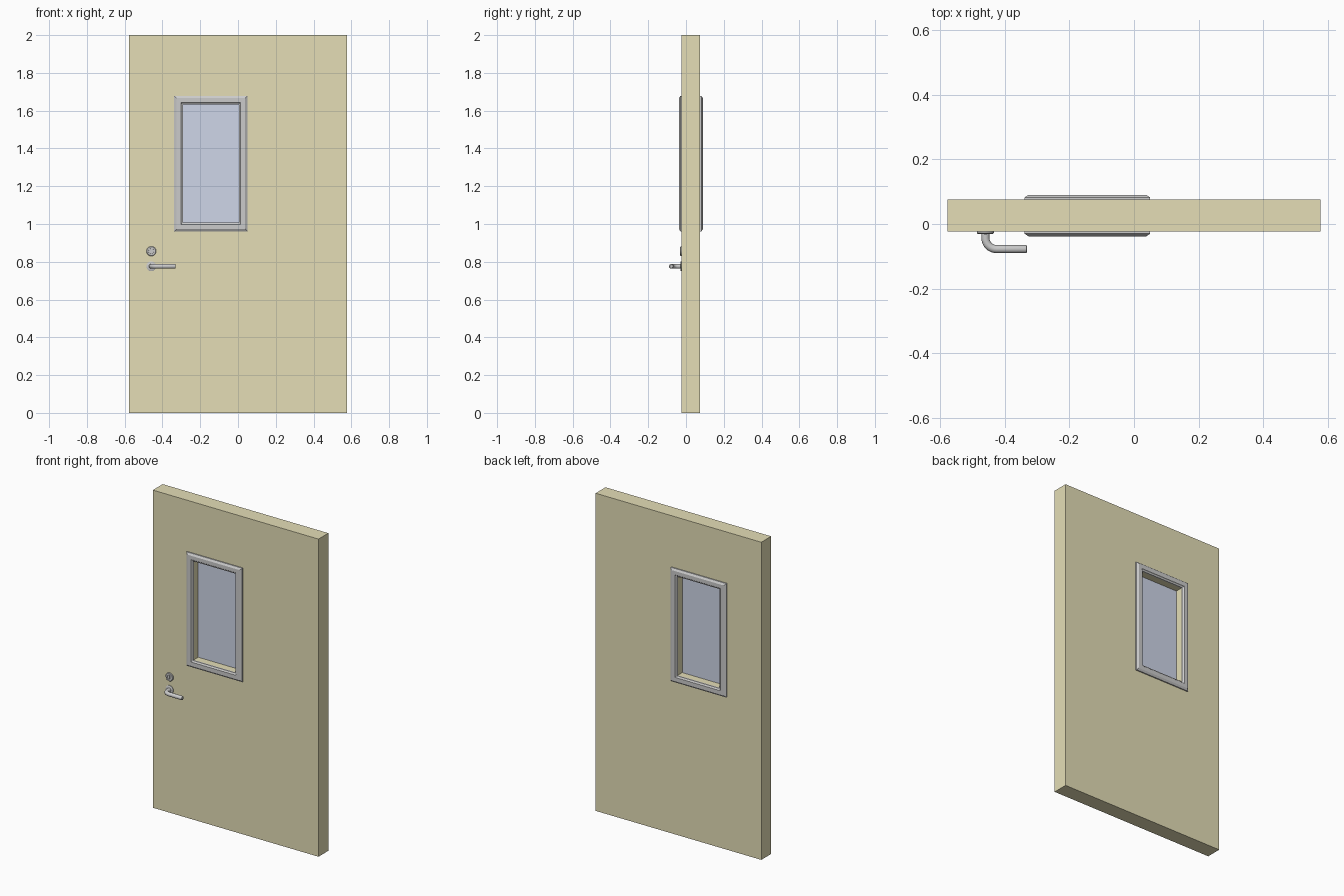
import bpy, bmesh, math
from mathutils import Vector, Matrix

if "Cube" in bpy.data.objects:
    bpy.data.objects.remove(bpy.data.objects["Cube"])

FRONT, BACK = -0.023, 0.075          # door faces in y
OPEN = (-0.292, 0.004, 1.007, 1.632)  # window opening x0, x1, z0, z1
LX, LEVER_Z, LOCK_Z = -0.459, 0.776, 0.856


def material(name, rgb):
    m = bpy.data.materials.new(name)
    m.diffuse_color = (*rgb, 1)
    m.use_nodes = True
    m.node_tree.nodes["Principled BSDF"].inputs["Base Color"].default_value = m.diffuse_color
    return m


def finish(bm, name, mat=None, smooth=False):
    bmesh.ops.recalc_face_normals(bm, faces=bm.faces)
    me = bpy.data.meshes.new(name)
    bm.to_mesh(me)
    bm.free()
    ob = bpy.data.objects.new(name, me)
    bpy.context.collection.objects.link(ob)
    if mat:
        me.materials.append(mat)
    if smooth:
        bpy.ops.object.select_all(action='DESELECT')
        ob.select_set(True)
        bpy.context.view_layer.objects.active = ob
        bpy.ops.object.shade_smooth_by_angle(angle=math.radians(35))
    return ob


def rect_sweep(name, rect, profile, mat=None):
    """Sweep a closed (outset, y) profile around a rectangle with mitred corners."""
    x0, x1, z0, z1 = rect
    bm = bmesh.new()
    rings = [[bm.verts.new(p) for p in ((x0 - d, y, z0 - d), (x1 + d, y, z0 - d),
                                        (x1 + d, y, z1 + d), (x0 - d, y, z1 + d))]
             for d, y in profile]
    for a, b in zip(rings, rings[1:] + rings[:1]):
        for i in range(4):
            j = (i + 1) % 4
            bm.faces.new((a[i], a[j], b[j], b[i]))
    return finish(bm, name, mat)


def box(name, x0, x1, y0, y1, z0, z1, mat=None):
    bm = bmesh.new()
    bmesh.ops.create_cube(bm, size=1)
    bmesh.ops.scale(bm, vec=(x1 - x0, y1 - y0, z1 - z0), verts=bm.verts)
    bmesh.ops.translate(bm, vec=((x0 + x1) / 2, (y0 + y1) / 2, (z0 + z1) / 2), verts=bm.verts)
    return finish(bm, name, mat)


def lathe(name, x, z, profile):
    """Spin a (radius, y) profile about a y axis through (x, z)."""
    bm = bmesh.new()
    vs = [bm.verts.new((x + r, y, z)) for r, y in profile]
    es = [bm.edges.new(p) for p in zip(vs, vs[1:])]
    bmesh.ops.spin(bm, geom=vs + es, cent=(x, 0, z), axis=(0, 1, 0),
                   angle=2 * math.pi, steps=32, use_duplicate=False)
    bmesh.ops.remove_doubles(bm, verts=bm.verts, dist=1e-5)
    return finish(bm, name, smooth=True)


paint = material("door_paint", (0.78, 0.73, 0.47))
glass = material("window_glass", (0.62, 0.67, 0.81))

# Door leaf with a real window opening
x0, x1, z0, z1 = OPEN
bm = bmesh.new()
loops = {}
for y in (FRONT, BACK):
    for key, (a, b, c, d) in (("out", (-0.577, 0.577, 0, 2)), ("in", OPEN)):
        loops[key, y] = [bm.verts.new(p) for p in ((a, y, c), (b, y, c), (b, y, d), (a, y, d))]
pairs = [(("out", y), ("in", y)) for y in (FRONT, BACK)]
pairs += [((k, FRONT), (k, BACK)) for k in ("out", "in")]
for a, b in pairs:
    for i in range(4):
        j = (i + 1) % 4
        bm.faces.new((loops[a][i], loops[a][j], loops[b][j], loops[b][i]))
finish(bm, "door_leaf", paint)

# Glass pane in the middle of the opening
mid = (FRONT + BACK) / 2
box("window_pane", x0, x1, mid - 0.005, mid + 0.005, z0, z1, glass)

# Moulded trim on both faces: (outset, height above the door)
trim = [(0, 0), (0, 0.008), (0.006, 0.010), (0.010, 0.015),
        (0.034, 0.015), (0.046, 0.007), (0.046, 0)]
for name, face, s in (("front_window_trim", FRONT, -1), ("back_window_trim", BACK, 1)):
    rect_sweep(name, OPEN, [(d, face + s * h) for d, h in trim])

# Round plates for lever and lock
lathe("lever_rose", LX, LEVER_Z, [(0.026, FRONT), (0.026, FRONT - 0.004),
                                  (0.023, FRONT - 0.006), (0, FRONT - 0.006)])
lathe("lock_plate", LX, LOCK_Z, [(0.026, FRONT), (0.026, FRONT - 0.005), (0.023, FRONT - 0.008),
                                 (0.015, FRONT - 0.008), (0.014, FRONT - 0.005), (0, FRONT - 0.005)])
box("lock_key_plug", LX - 0.004, LX + 0.004, FRONT - 0.009, FRONT - 0.003,
    LOCK_Z - 0.012, LOCK_Z + 0.012)

# Lever: round bar out of the door, bent to run parallel to it
R, r, ly = 0.034, 0.0125, -0.0775
path = [(LX, FRONT, 1)]
for i in range(9):
    t = math.pi / 2 * i / 8
    path.append((LX + R - R * math.cos(t), ly + R - R * math.sin(t), 1))
path += [(-0.336, ly, 1), (-0.332, ly, 0.9), (-0.330, ly, 0.68)]
bm = bmesh.new()
rings = []
for k, (x, y, s) in enumerate(path):
    p, q = path[max(k - 1, 0)], path[min(k + 1, len(path) - 1)]
    tan = Vector((q[0] - p[0], q[1] - p[1], 0)).normalized()
    side, up = Vector((-tan.y, tan.x, 0)), Vector((0, 0, 1))
    rings.append([bm.verts.new(Vector((x, y, LEVER_Z)) + r * s *
                  (side * math.cos(a) + up * math.sin(a)))
                  for a in (2 * math.pi * n / 20 for n in range(20))])
for a, b in zip(rings, rings[1:]):
    for n in range(20):
        m = (n + 1) % 20
        bm.faces.new((a[n], a[m], b[m], b[n]))
bm.faces.new(rings[0])
bm.faces.new(rings[-1])
finish(bm, "lever_handle", smooth=True)
